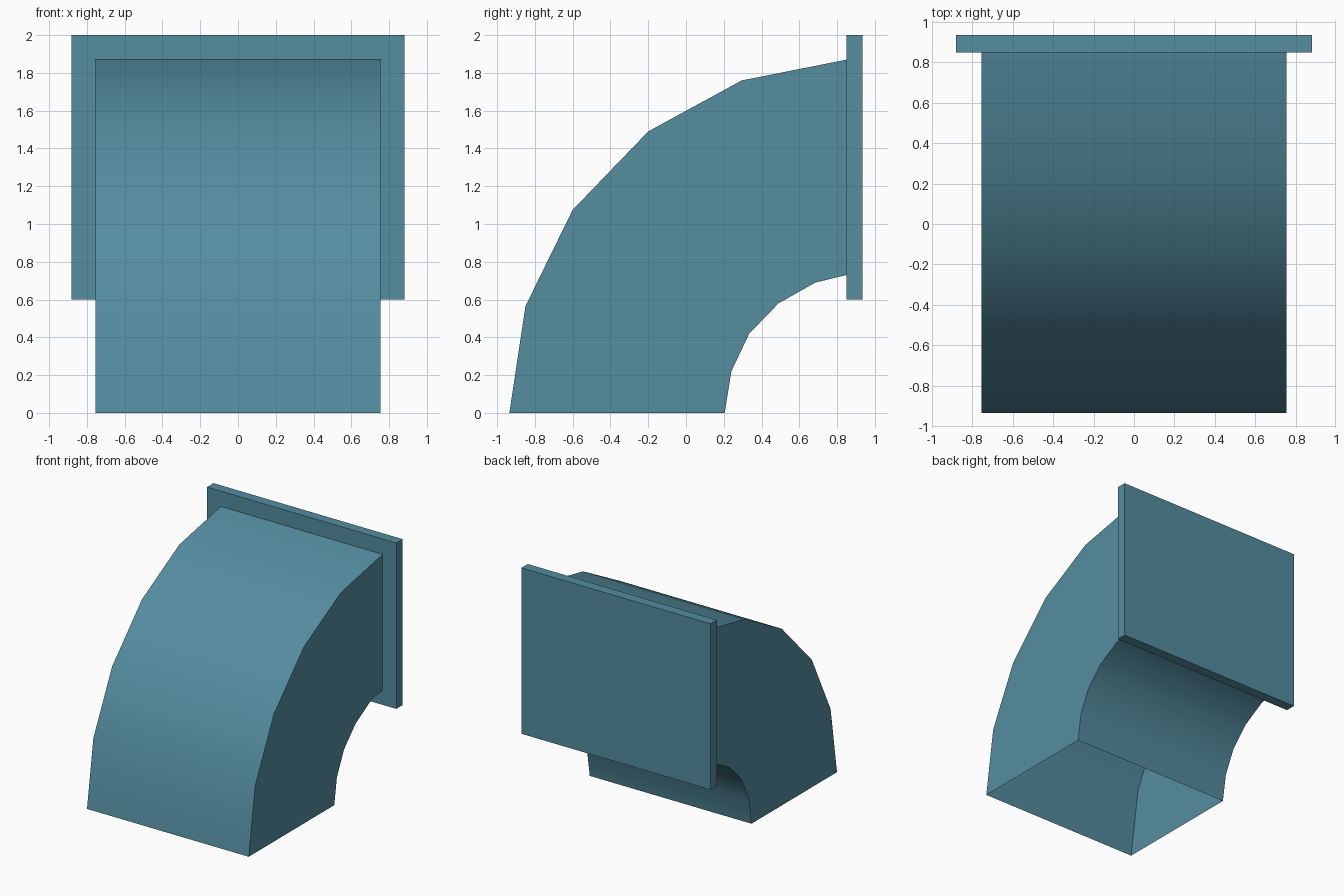
import bpy
import bmesh
import math

if "Cube" in bpy.data.objects:
    bpy.data.objects.remove(bpy.data.objects["Cube"], do_unlink=True)

# Single painted metal colour
paint = bpy.data.materials.new("teal_blue_paint")
paint.use_nodes = True
colour = (0.089, 0.266, 0.352, 1)
paint.diffuse_color = colour
paint.node_tree.nodes["Principled BSDF"].inputs["Base Color"].default_value = colour


def finish(bm, name):
    mesh = bpy.data.meshes.new(name)
    bm.to_mesh(mesh)
    bm.free()
    obj = bpy.data.objects.new(name, mesh)
    mesh.materials.append(paint)
    bpy.context.collection.objects.link(obj)
    return obj


# Curved duct: open rectangular sections swept through a quarter bend (y, z)
outer = [(-0.935, 0), (-0.85, 0.565), (-0.6, 1.075), (-0.2, 1.49), (0.295, 1.76), (0.85, 1.87)]
inner = [(0.205, 0), (0.24, 0.22), (0.335, 0.42), (0.49, 0.58), (0.685, 0.69), (0.85, 0.73)]
half = 0.755

bm = bmesh.new()
sections = []
for o, i in zip(outer, inner):
    corners = [(-half, *o), (half, *o), (half, *i), (-half, *i)]
    sections.append([bm.verts.new(c) for c in corners])
for low, high in zip(sections, sections[1:]):
    for k in range(4):
        n = (k + 1) % 4
        bm.faces.new((low[k], low[n], high[n], high[k]))
duct = finish(bm, "duct_elbow")

bpy.ops.object.select_all(action="DESELECT")
duct.select_set(True)
bpy.context.view_layer.objects.active = duct
bpy.ops.object.shade_smooth_by_angle(angle=math.radians(30))

# Wall flange closing the rear end
bm = bmesh.new()
bmesh.ops.create_cube(bm, size=1)
bmesh.ops.scale(bm, vec=(1.765, 0.085, 1.4), verts=bm.verts)
bmesh.ops.translate(bm, vec=(0, 0.8925, 1.3), verts=bm.verts)
finish(bm, "wall_flange")
